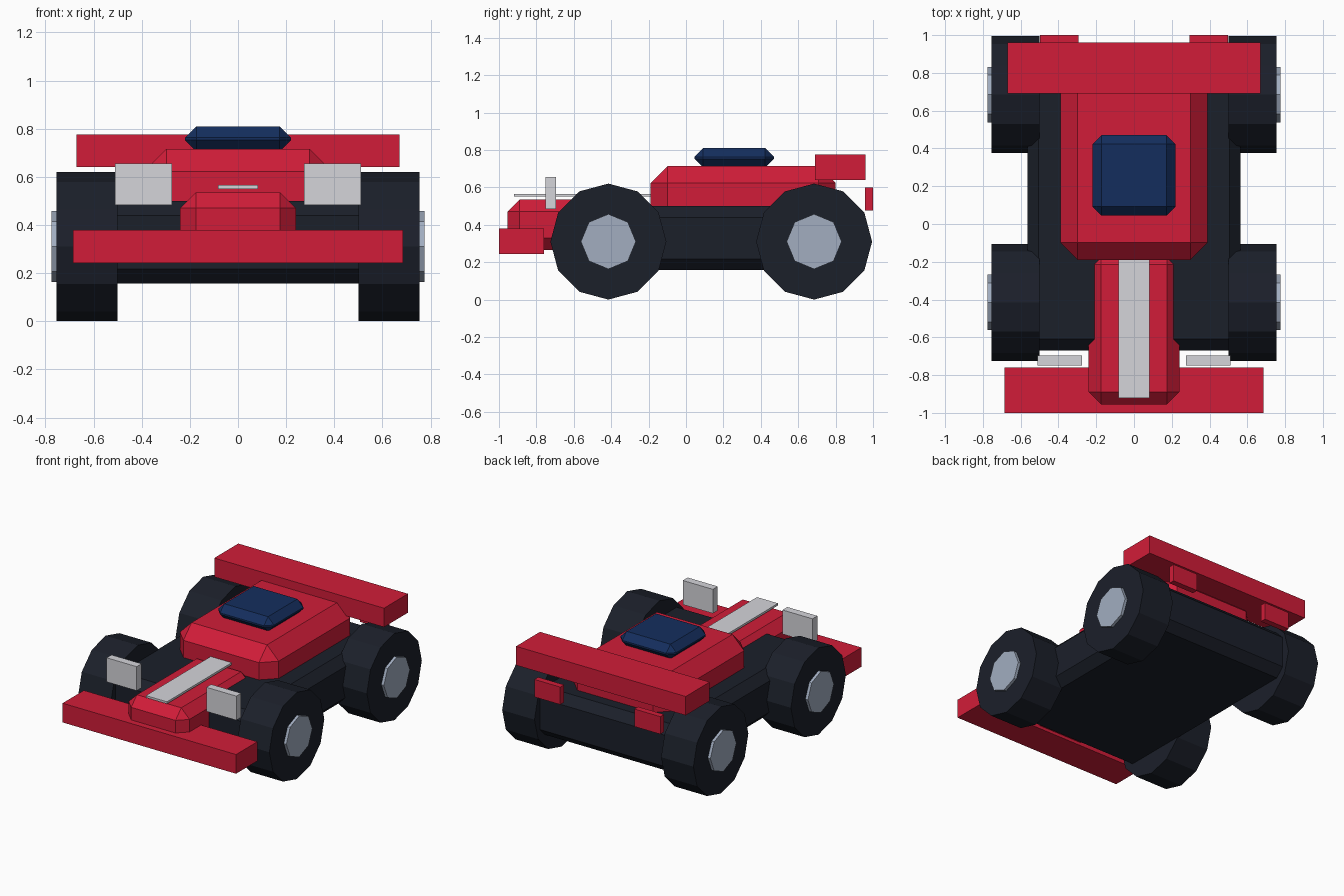
import bpy, bmesh, math
from mathutils import Matrix, Vector

if "Cube" in bpy.data.objects:
    bpy.data.objects.remove(bpy.data.objects["Cube"])


def material(name, rgb):
    m = bpy.data.materials.new(name)
    m.diffuse_color = (*rgb, 1)
    m.use_nodes = True
    m.node_tree.nodes["Principled BSDF"].inputs["Base Color"].default_value = m.diffuse_color
    return m


RED = material("red_paint", (0.64, 0.012, 0.04))
DARK = material("dark_rubber", (0.011, 0.014, 0.023))
WHITE = material("white_trim", (0.66, 0.66, 0.70))
STEEL = material("hub_steel", (0.36, 0.42, 0.53))
GLASS = material("blue_glass", (0.007, 0.027, 0.11))


def finish(name, bm, mat):
    bmesh.ops.recalc_face_normals(bm, faces=bm.faces)
    mesh = bpy.data.meshes.new(name)
    bm.to_mesh(mesh)
    bm.free()
    mesh.materials.append(mat)
    obj = bpy.data.objects.new(name, mesh)
    bpy.context.collection.objects.link(obj)
    return obj


def box(name, x, y, z, mat, chamfer=0):
    """Box from (min, max) ranges, with optional flat chamfer on every edge."""
    lo, hi = Vector((x[0], y[0], z[0])), Vector((x[1], y[1], z[1]))
    bm = bmesh.new()
    bmesh.ops.create_cube(bm, size=1, matrix=Matrix.Translation((lo + hi) / 2)
                          @ Matrix.Diagonal((*(hi - lo), 1)))
    if chamfer:
        bmesh.ops.bevel(bm, geom=bm.edges[:], offset=chamfer, segments=1,
                        profile=0.5, affect='EDGES')
    return finish(name, bm, mat)


def disc(name, x0, x1, y, z, radius, sides, mat):
    """Prism along x with a vertex pointing straight up."""
    bm = bmesh.new()
    m = Matrix.Translation(((x0 + x1) / 2, y, z)) @ Matrix.Rotation(math.pi / 2, 4, 'Y')
    bmesh.ops.create_cone(bm, cap_ends=True, segments=sides, radius1=radius,
                          radius2=radius, depth=abs(x1 - x0), matrix=m)
    # put a vertex at the top whatever the starting angle
    top = max(bm.verts, key=lambda v: v.co.z).co
    ang = math.atan2(top.y - y, top.z - z)
    bmesh.ops.rotate(bm, verts=bm.verts, cent=(0, y, z),
                     matrix=Matrix.Rotation(ang, 3, 'X'))
    return finish(name, bm, mat)


# Body
box("chassis", (-0.565, 0.565), (-0.67, 0.935), (0.157, 0.50), DARK, 0.06)
box("upper_body", (-0.39, 0.39), (-0.19, 0.80), (0.40, 0.715), RED, 0.092)
box("nose", (-0.24, 0.24), (-0.955, -0.15), (0.265, 0.535), RED, 0.065)
box("cockpit_glass", (-0.22, 0.22), (0.045, 0.47), (0.705, 0.81), GLASS, 0.047)
box("hood_stripe", (-0.083, 0.083), (-0.92, -0.15), (0.55, 0.565), WHITE)

# Bumper and wing
box("front_bumper", (-0.685, 0.685), (-1.0, -0.76), (0.243, 0.38), RED)
box("rear_wing", (-0.67, 0.67), (0.69, 0.96), (0.64, 0.775), RED)

# Lights and wheels, mirrored left and right
for s, side in ((-1, "left"), (1, "right")):
    def span(a, b):
        return sorted((s * a, s * b))
    box(f"headlight_{side}", span(0.275, 0.512), (-0.75, -0.695), (0.483, 0.655), WHITE)
    box(f"taillight_{side}", span(0.293, 0.497), (0.957, 1.0), (0.475, 0.60), RED)
    for end, y in (("front", -0.415), ("rear", 0.685)):
        disc(f"wheel_{end}_{side}", s * 0.50, s * 0.755, y, 0.31, 0.31, 12, DARK)
        disc(f"hub_{end}_{side}", s * 0.73, s * 0.775, y, 0.31, 0.147, 8, STEEL)
